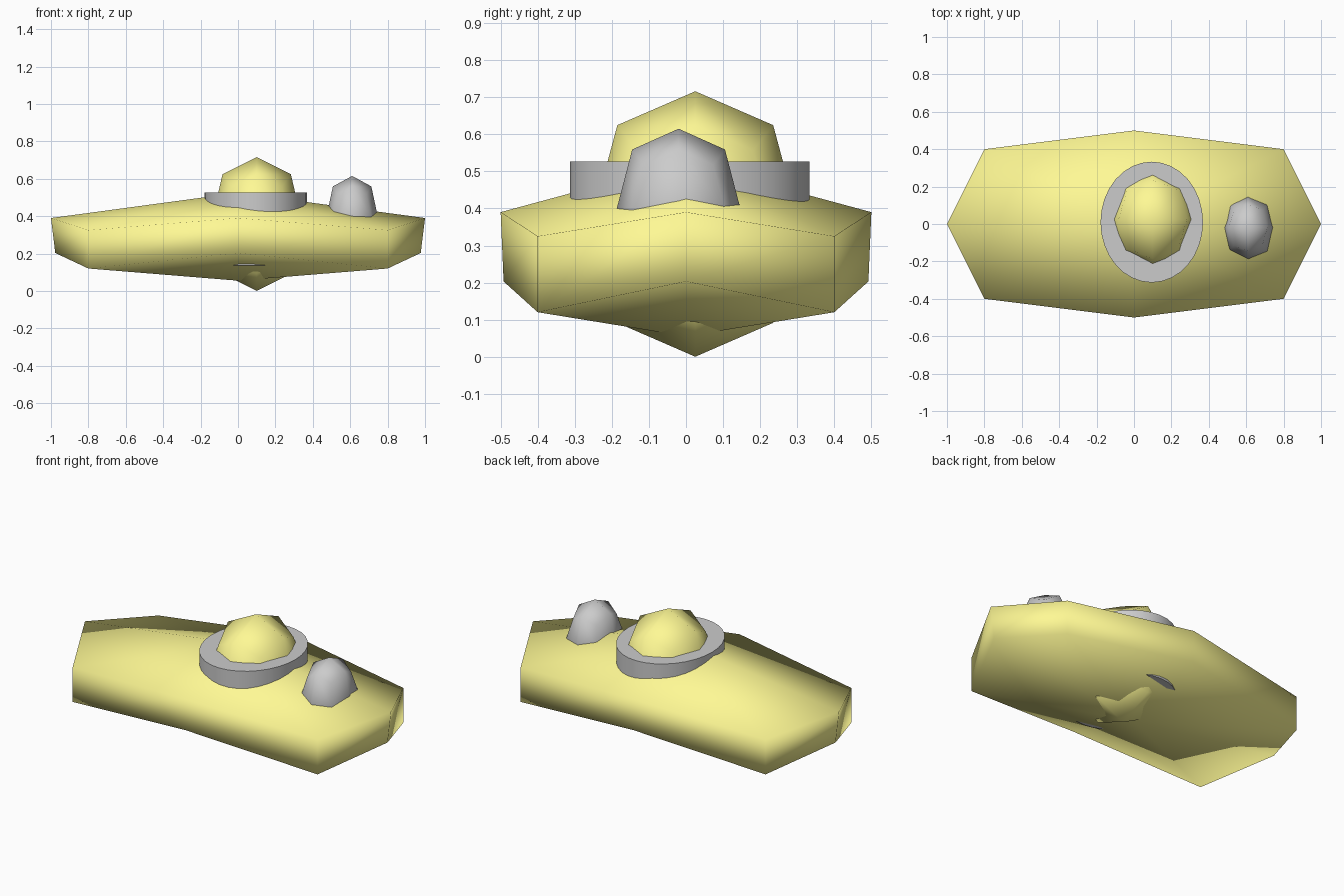
import bpy, bmesh, math

if "Cube" in bpy.data.objects:
    bpy.data.objects.remove(bpy.data.objects["Cube"])

yellow = bpy.data.materials.new("yellow_paint")
yellow.diffuse_color = (1.0, 0.95, 0.3, 1)
yellow.use_nodes = True
yellow.node_tree.nodes["Principled BSDF"].inputs["Base Color"].default_value = yellow.diffuse_color


def finish(name, bm, mat=None, angle=180):
    bmesh.ops.recalc_face_normals(bm, faces=bm.faces[:])
    me = bpy.data.meshes.new(name)
    bm.to_mesh(me)
    bm.free()
    ob = bpy.data.objects.new(name, me)
    bpy.context.collection.objects.link(ob)
    if mat:
        me.materials.append(mat)
    bpy.ops.object.select_all(action='DESELECT')
    ob.select_set(True)
    bpy.context.view_layer.objects.active = ob
    bpy.ops.object.shade_smooth_by_angle(angle=math.radians(angle))
    return ob


def rounded_block(name, center, radii, mat=None):
    """Low-poly ball: a once-subdivided cube with its edges and corners pulled in."""
    bm = bmesh.new()
    bmesh.ops.create_cube(bm, size=2)
    bmesh.ops.subdivide_edges(bm, edges=bm.edges[:], cuts=1, use_grid_fill=True)
    pull = {1: 1.0, 2: 0.745, 3: 0.556}
    for v in bm.verts:
        k = pull[sum(abs(c) > 0.5 for c in v.co)]
        v.co = [c + r * k * p for c, r, p in zip(center, radii, v.co)]
    return finish(name, bm, mat)


# Hull: two eight-sided rims, closed by shallow peaks above and below
def rim(bm, end_x, side_y, z_mid, z_corner):
    pts = [(end_x, 0, z_mid), (0.8, 0.4, z_corner), (0, side_y, z_mid), (-0.8, 0.4, z_corner),
           (-end_x, 0, z_mid), (-0.8, -0.4, z_corner), (0, -side_y, z_mid), (0.8, -0.4, z_corner)]
    return [bm.verts.new(p) for p in pts]


bm = bmesh.new()
upper = rim(bm, 1.0, 0.5, 0.39, 0.325)
lower = rim(bm, 0.977, 0.492, 0.203, 0.12)
peak = bm.verts.new((0, 0, 0.525))
keel = bm.verts.new((0, 0, 0.055))
for i in range(8):
    j = (i + 1) % 8
    bm.faces.new((lower[i], lower[j], upper[j], upper[i]))
    bm.faces.new((upper[i], upper[j], peak))
    bm.faces.new((lower[j], lower[i], keel))
finish("hull", bm, yellow)

# Oval collar around the dome, just breaking through the underside
bm = bmesh.new()
bmesh.ops.create_cone(bm, cap_ends=True, segments=32, radius1=1, radius2=1, depth=1)
for v in bm.verts:
    v.co = (0.095 + 0.274 * v.co.x, 0.01 + 0.323 * v.co.y, 0.332 + 0.39 * v.co.z)
finish("dome_collar", bm, angle=30)

# Main dome, whose lower tip shows below the hull, and the small grey pod
rounded_block("main_dome", (0.1, 0.025, 0.358), (0.245, 0.282, 0.358), yellow)
rounded_block("front_pod", (0.61, -0.02, 0.395), (0.138, 0.168, 0.22))
